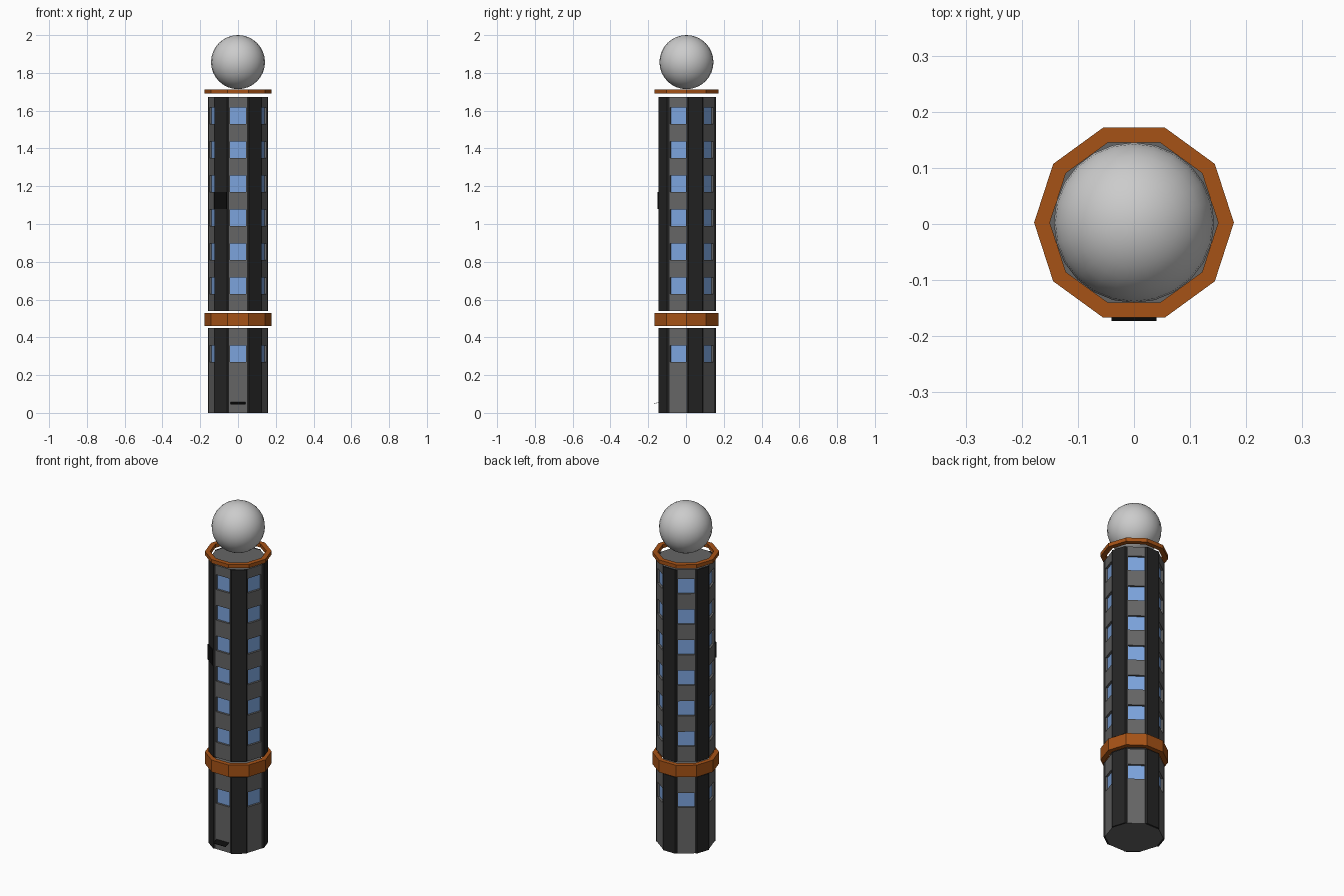
import bpy, bmesh
from math import radians, cos, sin, tan, pi
from mathutils import Vector

if "Cube" in bpy.data.objects:
    bpy.data.objects.remove(bpy.data.objects["Cube"])

CY = 0.0025            # tower axis in y
AP = 0.145             # wall distance from the axis
HALF = AP * tan(pi / 10)


def mat(name, c):
    m = bpy.data.materials.new(name)
    m.diffuse_color = (*c, 1)
    m.use_nodes = True
    m.node_tree.nodes["Principled BSDF"].inputs["Base Color"].default_value = m.diffuse_color
    return m


WALL = mat("wall_grey", (0.13, 0.13, 0.13))
DARK = mat("column_black", (0.018, 0.018, 0.018))
BLUE = mat("window_blue", (0.2, 0.37, 0.72))
ORANGE = mat("band_orange", (0.38, 0.085, 0.008))
BLACK = mat("awning_black", (0.004, 0.004, 0.004))


def finish(name, bm, mats):
    me = bpy.data.meshes.new(name)
    bm.to_mesh(me)
    bm.free()
    for m in mats:
        me.materials.append(m)
    ob = bpy.data.objects.new(name, me)
    bpy.context.collection.objects.link(ob)
    return ob


def at(deg, out, side, z):
    """Point in the frame of the tower side facing angle deg."""
    a = radians(deg)
    return Vector((out * cos(a) - side * sin(a),
                   CY + out * sin(a) + side * cos(a), z))


def quad(bm, deg, z0, z1):
    return bm.faces.new([bm.verts.new(at(deg, AP, s, z)) for s, z in
                         ((-HALF, z0), (HALF, z0), (HALF, z1), (-HALF, z1))])


# Ten-sided body section, with recessed windows on every other side
def section(name, z0, z1, rows):
    bm = bmesh.new()
    panes = []
    levels = [z0] + [v for r in rows for v in (r - 0.047, r + 0.047)] + [z1]
    for k in range(10):
        deg = -90 + 36 * k
        if k % 2:
            quad(bm, deg, z0, z1)
            continue
        for i in range(len(levels) - 1):
            f = quad(bm, deg, levels[i], levels[i + 1])
            if i % 2:
                panes.append(f)
    for z, step in ((z0, -1), (z1, 1)):
        bm.faces.new([bm.verts.new(at(-90 + 36 * k, AP, -HALF, z))
                      for k in range(10)][::step])
    bm.normal_update()
    bmesh.ops.inset_individual(bm, faces=panes, thickness=0.005, depth=0)
    bmesh.ops.inset_individual(bm, faces=panes, thickness=0, depth=-0.012)
    for f in panes:
        f.material_index = 1
    finish(name, bm, [WALL, BLUE])


# Upright column or plate: a profile of (out, side) pairs raised from z0 to z1
def upright(name, deg, profile, z0, z1, m):
    bm = bmesh.new()
    lo = [bm.verts.new(at(deg, o, s, z0)) for o, s in profile]
    hi = [bm.verts.new(at(deg, o, s, z1)) for o, s in profile]
    n = len(profile)
    bm.faces.new(lo)
    bm.faces.new(hi)
    for i in range(n):
        j = (i + 1) % n
        bm.faces.new((lo[i], lo[j], hi[j], hi[i]))
    bmesh.ops.recalc_face_normals(bm, faces=bm.faces)
    finish(name, bm, [m])


# Hollow ten-sided band
def band(name, z0, z1, r_out=0.178, r_in=0.15):
    bm = bmesh.new()
    loops = [[bm.verts.new((r * cos(k * pi / 5), CY + r * sin(k * pi / 5), z))
              for k in range(10)]
             for r, z in ((r_out, z0), (r_out, z1), (r_in, z1), (r_in, z0))]
    for i in range(4):
        a, b = loops[i], loops[(i + 1) % 4]
        for k in range(10):
            j = (k + 1) % 10
            bm.faces.new((a[k], a[j], b[j], b[k]))
    bmesh.ops.recalc_face_normals(bm, faces=bm.faces)
    finish(name, bm, [ORANGE])


section("lower_body", 0, 0.45, [0.313])
section("upper_body", 0.54, 1.672, [0.673 + 0.18 * i for i in range(6)])

COLUMN = ((0.143, -HALF), (0.155, -0.04), (0.155, 0.04), (0.143, HALF))
for k in range(5):
    deg = -54 + 72 * k
    upright(f"lower_column_{k + 1}", deg, COLUMN, 0, 0.45, DARK)
    upright(f"upper_column_{k + 1}", deg, COLUMN, 0.54, 1.672, DARK)

band("middle_band", 0.46, 0.53)
band("top_band", 1.69, 1.712)

# Small plate on the front left column
upright("column_plate", -126, ((0.154, -0.04), (0.159, -0.04),
                               (0.159, 0.04), (0.154, 0.04)), 1.08, 1.17, BLACK)

# Thin sloping awning over the entrance
bm = bmesh.new()
pts = [(-0.04, -0.142, 0.059), (0.04, -0.142, 0.059),
       (0.04, -0.173, 0.047), (-0.04, -0.173, 0.047)]
top = [bm.verts.new(p) for p in pts]
low = [bm.verts.new((x, y, z - 0.002)) for x, y, z in pts]
bm.faces.new(top)
bm.faces.new(low)
for i in range(4):
    j = (i + 1) % 4
    bm.faces.new((top[i], top[j], low[j], low[i]))
bmesh.ops.recalc_face_normals(bm, faces=bm.faces)
finish("entrance_awning", bm, [BLACK])

# Ball above the roof
bpy.ops.mesh.primitive_uv_sphere_add(segments=24, ring_count=16, radius=0.143,
                                     location=(0, CY, 1.857))
bpy.context.object.name = "roof_ball"
bpy.ops.object.shade_smooth()
